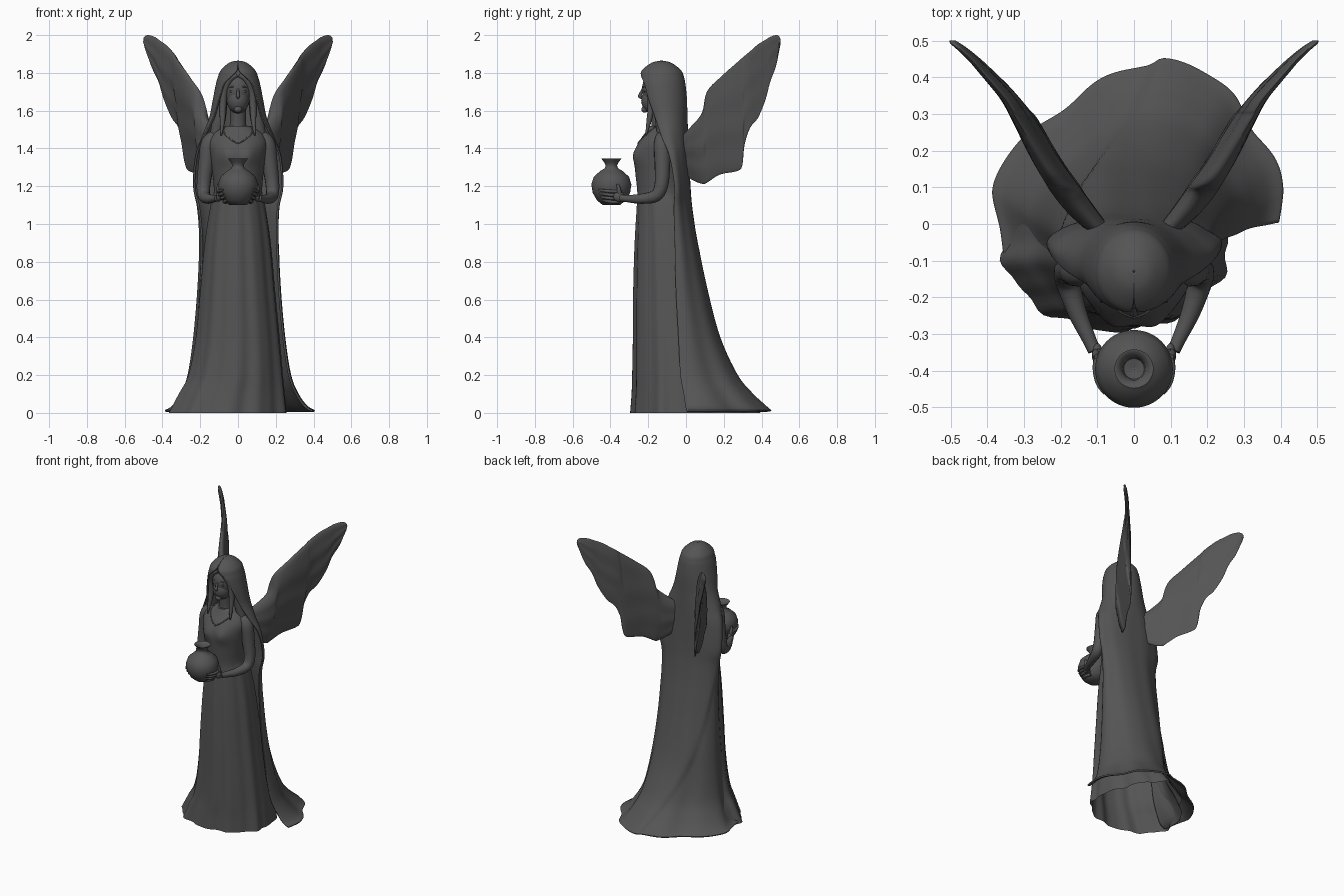
import bpy, bmesh, math
from math import sin, cos, radians, pi
from mathutils import Vector

stone = bpy.data.materials.new("dark_stone")
stone.diffuse_color = (0.09, 0.09, 0.09, 1)


def spline(rows, n):
    """Catmull-Rom interpolation of equal-length tuples."""
    out = []
    for i in range(len(rows) - 1):
        p0, p1 = rows[max(i - 1, 0)], rows[i]
        p2, p3 = rows[i + 1], rows[min(i + 2, len(rows) - 1)]
        for k in range(n):
            t = k / n
            out.append(tuple(0.5 * (2 * b + (c - a) * t + (2 * a - 5 * b + 4 * c - d) * t * t
                             + (3 * b - a - 3 * c + d) * t ** 3)
                             for a, b, c, d in zip(p0, p1, p2, p3)))
    return out + [rows[-1]]


def finish(ob, mirror=False, thick=0, angle=50):
    bpy.context.collection.objects.link(ob)
    ob.data.materials.append(stone)
    if thick:
        m = ob.modifiers.new("thickness", 'SOLIDIFY')
        m.thickness, m.offset = thick, 0
    if mirror:
        ob.modifiers.new("mirror", 'MIRROR')
    if ob.type == 'MESH':
        bpy.ops.object.select_all(action='DESELECT')
        bpy.context.view_layer.objects.active = ob
        ob.select_set(True)
        bpy.ops.object.shade_smooth_by_angle(angle=radians(angle))
    return ob


def loft(name, rings, closed=True, caps=(False, False), **kw):
    bm = bmesh.new()
    vs = [[bm.verts.new(p) for p in r] for r in rings]
    n = len(rings[0])
    for a, b in zip(vs, vs[1:]):
        for j in range(n if closed else n - 1):
            k = (j + 1) % n
            bm.faces.new((a[j], a[k], b[k], b[j]))
    for flag, r in zip(caps, (vs[0], vs[-1])):
        if flag:
            bm.faces.new(r)
    bmesh.ops.recalc_face_normals(bm, faces=bm.faces)
    me = bpy.data.meshes.new(name)
    bm.to_mesh(me)
    bm.free()
    return finish(bpy.data.objects.new(name, me), **kw)


def ball(name, c, r, mirror=False):
    bm = bmesh.new()
    bmesh.ops.create_uvsphere(bm, u_segments=28, v_segments=18, radius=1)
    for v in bm.verts:
        v.co = Vector(c) + v.co * Vector(r)
    me = bpy.data.meshes.new(name)
    bm.to_mesh(me)
    bm.free()
    return finish(bpy.data.objects.new(name, me), mirror)


def tube(name, pts, mirror=True):
    """Tapered tube through (x, y, z, radius) points."""
    cu = bpy.data.curves.new(name, 'CURVE')
    cu.dimensions, cu.bevel_depth, cu.bevel_resolution, cu.use_fill_caps = '3D', 1, 4, True
    path = spline(pts, 6)
    sp = cu.splines.new('POLY')
    sp.points.add(len(path) - 1)
    for q, p in zip(sp.points, path):
        q.co, q.radius = (*p[:3], 1), p[3]
    sp.use_smooth = True
    return finish(bpy.data.objects.new(name, cu), mirror)


def drape(cx, hw, cy, yf, yb, z, t, amp, folds, bulge=0):
    """Point on a cloth ring; t = 0 is the front, 90 degrees is +x."""
    k = 1 + amp * (cos(folds * t + 0.6) + 0.5 * sin((folds * 2 - 3) * t + z)) + bulge
    c, s, low = cos(t), sin(t), max(0, 1 - z / .5)
    if c < 0:                                   # train tapers towards the back near the floor
        p = 2 - .5 * low
        k *= (abs(s) ** p + abs(c) ** p) ** (-1 / p)
        cx += .07 * low * c * c
    y = cy - c * k * ((cy - yf) if c > 0 else (yb - cy))
    x = cx + hw * s * k
    if c > 0 and z > 1.2:                       # soft bust
        y -= .016 * math.exp(-((abs(x) - .06) / .04) ** 2 - ((z - 1.365) / .05) ** 2)
    return (x, y, z)


# gown: cx, half width, centre y, front y, back y, z, fold depth
gown = [(-.05, .31, -.05, -.29, .38, 0, .03), (-.03, .28, -.05, -.283, .31, .1, .026),
        (-.01, .25, -.05, -.28, .235, .2, .024), (0, .222, -.06, -.277, .145, .4, .02),
        (0, .198, -.07, -.275, .085, .65, .02), (0, .175, -.08, -.268, .04, .9, .018),
        (0, .145, -.1, -.258, .015, 1.1, .012), (0, .128, -.12, -.258, 0, 1.17, 0),
        (0, .135, -.13, -.268, -.01, 1.27, 0), (0, .148, -.13, -.274, -.01, 1.36, 0),
        (0, .155, -.13, -.252, -.01, 1.43, 0), (0, .125, -.13, -.215, -.03, 1.485, 0),
        (0, .06, -.14, -.195, -.08, 1.52, 0)]
loft("gown", [[drape(*r[:6], 2 * pi * j / 96, r[6], 10) for j in range(96)]
              for r in spline(gown, 5)], caps=(False, True))
tube("neckline", [(0, -.254, 1.425, .004), (.035, -.24, 1.445, .004),
                  (.075, -.198, 1.485, .004), (.07, -.16, 1.515, .004)])

# veil and cloak: half width, centre y, front y, back y, z, right opening, fold depth, left opening
cloak = [(.002, -.13, -.132, -.128, 1.86, 0, 0, 0), (.045, -.13, -.18, -.08, 1.849, 0, 0, 0),
         (.088, -.13, -.23, -.03, 1.81, 4, 0, 4), (.102, -.13, -.24, -.015, 1.775, 24, 0, 24),
         (.112, -.13, -.243, -.008, 1.74, 40, 0, 40),
         (.128, -.125, -.235, 0, 1.66, 50, 0, 50), (.148, -.11, -.21, .003, 1.56, 60, 0, 60),
         (.187, -.1, -.2, .008, 1.46, 74, .005, 74), (.222, -.08, -.19, .012, 1.36, 86, .01, 86),
         (.232, -.06, -.17, .02, 1.2, 90, .015, 90), (.21, -.06, -.17, .03, 1.08, 88, .015, 84),
         (.2, -.05, -.17, .055, .9, 86, .015, 76), (.21, -.04, -.18, .105, .65, 85, .015, 72),
         (.232, -.02, -.2, .17, .4, 84, .015, 68), (.262, 0, -.23, .26, .2, 83, .018, 66),
         (.3, .03, -.26, .34, .1, 82, .02, 64), (.345, .06, -.29, .41, .035, 80, .022, 62),
         (.385, .08, -.3, .44, .01, 79, .022, 62)]
rings = []
for hw, cy, yf, yb, z, ta, amp, tb in spline(cloak, 5):
    seam = radians(180 + 85 * max(0, min(1, z / 1.1)))    # diagonal overlap across the back
    ring = []
    for j in range(129):
        t = radians(ta + (360 - tb - ta) * j / 128)
        step = .05 / (1 + math.exp((t - seam) * 50)) if z < 1.1 else 0
        ring.append(drape(0, hw, cy, yf, yb, z, t, amp, 7, step * min(1, (1.1 - z) * 4)))
    rings.append(ring)
loft("veil_and_cloak", rings, closed=False, thick=.01)

# head
tube("neck", [(0, -.13, 1.48, .055), (0, -.14, 1.54, .042), (0, -.145, 1.63, .045)], False)
ball("head", (0, -.145, 1.71), (.078, .088, .11))
ball("jaw", (0, -.175, 1.655), (.058, .062, .07))
tube("nose", [(0, -.228, 1.715, .006), (0, -.24, 1.69, .008), (0, -.244, 1.676, .01),
              (0, -.232, 1.668, .007)], False)
ball("lips", (0, -.23, 1.645), (.018, .007, .007))
ball("chin", (0, -.218, 1.607), (.022, .018, .018))
ball("eyelid", (.03, -.216, 1.702), (.016, .01, .007), True)
tube("brow", [(.012, -.227, 1.72, .003), (.032, -.223, 1.727, .004), (.052, -.206, 1.718, .002)])

# hair framing the face
tube("hair_lock", [(.006, -.21, 1.79, .014), (.045, -.208, 1.765, .018), (.072, -.19, 1.7, .018),
                   (.08, -.185, 1.62, .018), (.082, -.195, 1.55, .014), (.088, -.212, 1.47, .004)])
tube("back_hair", [(.07, -.15, 1.76, .03), (.088, -.14, 1.66, .034), (.1, -.13, 1.56, .035),
                   (.12, -.12, 1.46, .03)])

# arms
tube("arm", [(.12, -.12, 1.46, .04), (.152, -.125, 1.42, .046), (.168, -.125, 1.32, .042),
             (.182, -.13, 1.21, .037), (.18, -.16, 1.15, .033), (.155, -.24, 1.133, .026),
             (.122, -.315, 1.135, .019), (.108, -.345, 1.138, .018)])

# vase
VY = -.395
profile = [(.001, 1.1), (.045, 1.1), (.076, 1.125), (.099, 1.165), (.106, 1.21), (.093, 1.25),
           (.06, 1.28), (.035, 1.295), (.03, 1.31), (.037, 1.325), (.053, 1.346), (.048, 1.346),
           (.031, 1.325), (.028, 1.3), (.001, 1.295)]
loft("vase", [[(r * cos(2 * pi * j / 48), VY + r * sin(2 * pi * j / 48), z) for j in range(48)]
              for r, z in profile], angle=60)

# hands cupping the vase
ball("palm", (.1, -.355, 1.145), (.015, .03, .026), True)
for i, (r, z) in enumerate([(.07, 1.117), (.084, 1.135), (.094, 1.153), (.101, 1.172)]):
    tube("finger_%d" % (i + 1), [((r + .003) * cos(radians(a)), VY + (r + .003) * sin(radians(a)),
                                  z + dz, w) for a, dz, w in
                                 ((30, 0, .01), (5, 0, .009), (-20, .004, .008), (-40, .008, .005))])
tube("thumb", [(.1, -.35, 1.15, .012), (.104, -.355, 1.18, .011), (.103, -.362, 1.212, .006)])

# wing: y station, top z, bottom z, centre x, half thickness
wing = [(-.03, 1.46, 1.28, .08, .04), (.03, 1.52, 1.235, .135, .055), (.085, 1.59, 1.213, .175, .056),
        (.11, 1.70, 1.218, .19, .052), (.18, 1.775, 1.262, .235, .044), (.27, 1.855, 1.28, .285, .036),
        (.298, 1.88, 1.31, .302, .033), (.31, 1.89, 1.42, .311, .032), (.34, 1.915, 1.51, .333, .029),
        (.38, 1.95, 1.56, .367, .026), (.42, 1.975, 1.655, .405, .022), (.445, 1.99, 1.75, .43, .02),
        (.475, 2.0, 1.83, .464, .018), (.492, 1.995, 1.91, .486, .016), (.5, 1.98, 1.95, .494, .008)]
sections = []
for y, zt, zb, x, th in spline(wing, 4):
    sec = []
    for j in range(40):
        a = 2 * pi * j / 40
        h = cos(a)
        w = th * sin(a) * (.7 + .3 * h)                    # thick leading edge, thinner feather edge
        ripple = .003 * sin(9 * h + 14 * y) * (1 - h * h)  # shallow feather ridges
        sec.append((x + w + ripple + h * .045 * (zt - zb), min(y, .5), (zt + zb) / 2 + h * (zt - zb) / 2))
    sections.append(sec)
loft("wing", sections, caps=(True, True), mirror=True)
